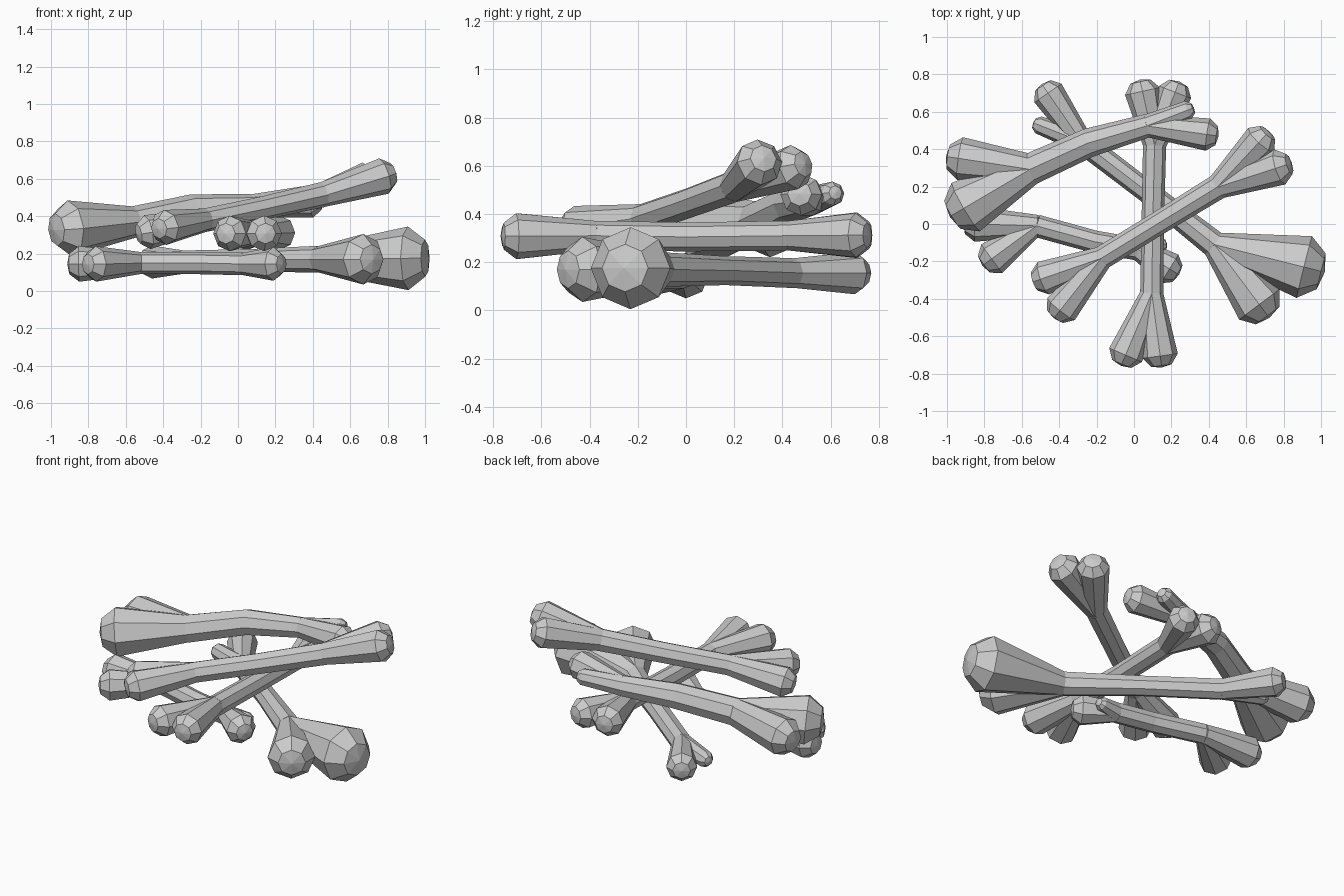
import bpy, bmesh
from mathutils import Vector
from math import cos, sin, pi

if "Cube" in bpy.data.objects:
    bpy.data.objects.remove(bpy.data.objects["Cube"])

SIDES = 8


def tube(bm, stations):
    """Skin 8-sided rings given as (centre, direction, radius)."""
    rings = []
    for c, d, r in stations:
        d = d.normalized()
        side = d.cross(Vector((0, 0, 1))).normalized()
        up = side.cross(d)
        rings.append([bm.verts.new(c + r * (side * cos(2 * pi * i / SIDES) + up * sin(2 * pi * i / SIDES)))
                      for i in range(SIDES)])
    for a, b in zip(rings, rings[1:]):
        for i in range(SIDES):
            j = (i + 1) % SIDES
            bm.faces.new((a[i], a[j], b[j], b[i]))
    # faceted end caps
    for ring, (c, d, r), s in ((rings[0], stations[0], -1), (rings[-1], stations[-1], 1)):
        tip = bm.verts.new(c + d.normalized() * s * r * 0.2)
        for i in range(SIDES):
            bm.faces.new((ring[i], ring[(i + 1) % SIDES], tip))


def bone(name, shaft, start_knobs, end_knobs):
    """shaft: (x, y, z, r) points; knobs: (x, y, z, r), two per end."""
    bm = bmesh.new()
    pts = [Vector(p[:3]) for p in shaft]
    n = len(pts)
    tube(bm, [(pts[i], pts[min(i + 1, n - 1)] - pts[max(i - 1, 0)], shaft[i][3]) for i in range(n)])
    # flared prongs, each ending in a blunt knob
    for fork, inner, r0, knobs in ((pts[0], pts[1], shaft[0][3], start_knobs),
                                   (pts[-1], pts[-2], shaft[-1][3], end_knobs)):
        for k in knobs:
            c, r = Vector(k[:3]), k[3]
            d = (c - fork).normalized()
            bend = d + (fork - inner).normalized()
            tube(bm, [(fork, bend, r0 * 0.98), (c, d, r), (c + d * r * 0.55, d, r * 0.58)])
    bmesh.ops.recalc_face_normals(bm, faces=bm.faces)
    me = bpy.data.meshes.new(name)
    bm.to_mesh(me)
    bm.free()
    bpy.context.collection.objects.link(bpy.data.objects.new(name, me))


# bottom bone with the large knob
bone("bottom_large_bone",
     [(-0.28, 0.44, 0.155, 0.062), (0.08, 0.165, 0.165, 0.06), (0.43, -0.11, 0.17, 0.072)],
     [(-0.46, 0.70, 0.155, 0.088), (-0.51, 0.53, 0.15, 0.048)],
     [(0.91, -0.23, 0.175, 0.17), (0.67, -0.43, 0.17, 0.135)])

# bottom bent bone
bone("bottom_bent_bone",
     [(-0.52, -0.01, 0.15, 0.06), (-0.21, -0.095, 0.15, 0.06), (0.02, -0.135, 0.145, 0.06)],
     [(-0.85, 0.0, 0.145, 0.095), (-0.76, -0.185, 0.145, 0.095)],
     [(0.19, -0.24, 0.145, 0.09), (0.15, -0.11, 0.145, 0.04)])

# middle bone running front to back
bone("middle_straight_bone",
     [(0.11, 0.42, 0.31, 0.062), (0.1, 0.0, 0.305, 0.06), (0.095, -0.37, 0.31, 0.062)],
     [(0.045, 0.71, 0.312, 0.095), (0.22, 0.705, 0.312, 0.092)],
     [(-0.045, -0.70, 0.308, 0.095), (0.14, -0.705, 0.308, 0.095)])

# thick bone on the upper left
bone("upper_thick_bone",
     [(-0.55, 0.295, 0.37, 0.085), (-0.24, 0.435, 0.44, 0.078), (0.07, 0.525, 0.455, 0.063)],
     [(-0.93, 0.35, 0.335, 0.115), (-0.9, 0.09, 0.335, 0.15)],
     [(0.29, 0.61, 0.485, 0.05), (0.395, 0.478, 0.48, 0.087)])

# top bone leaning upward to the right
bone("top_leaning_bone",
     [(-0.17, -0.18, 0.38, 0.063), (0.14, 0.01, 0.445, 0.063), (0.45, 0.2, 0.515, 0.068)],
     [(-0.485, -0.29, 0.315, 0.092), (-0.39, -0.455, 0.34, 0.094)],
     [(0.68, 0.45, 0.595, 0.094), (0.78, 0.305, 0.615, 0.098)])
